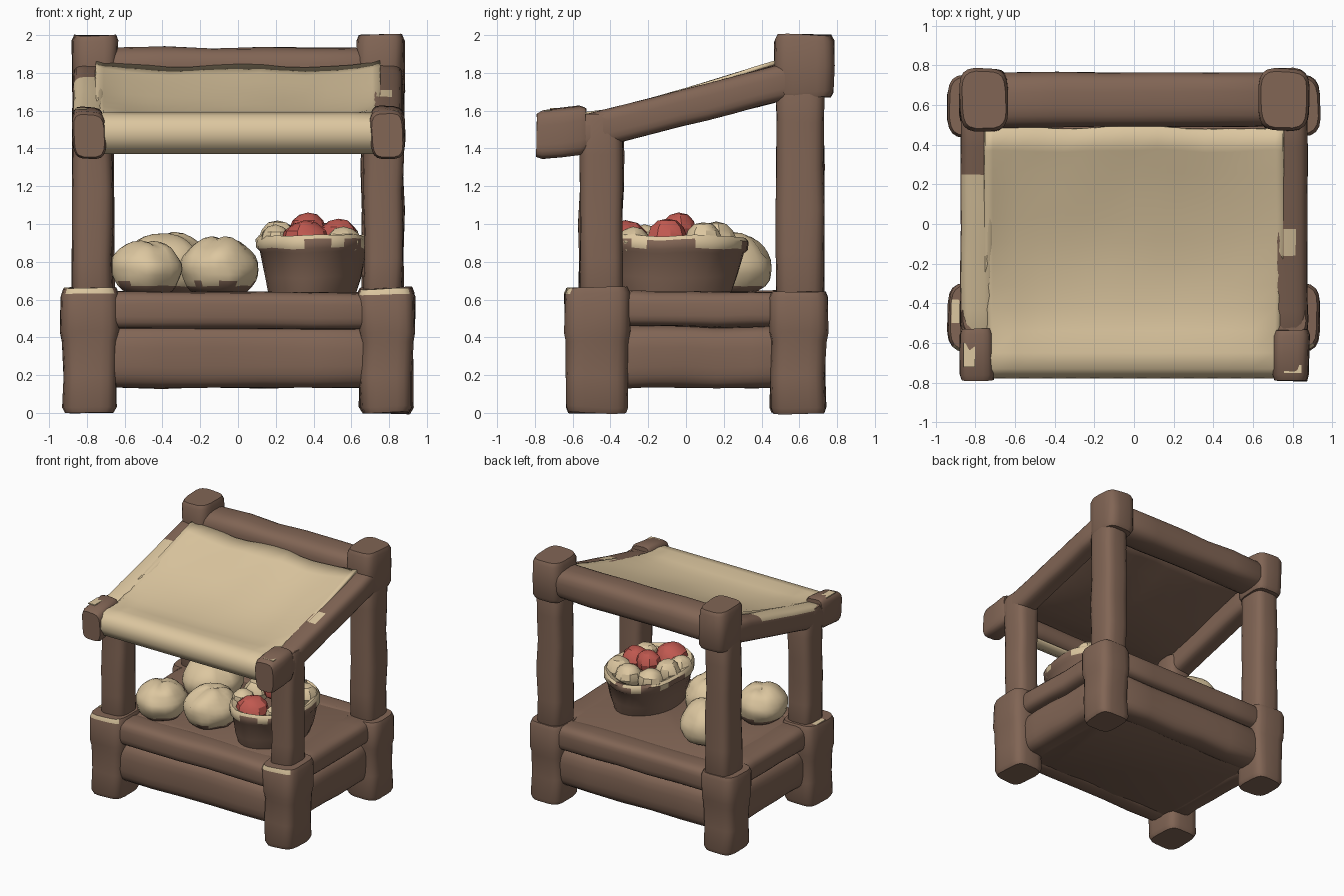
import bpy, bmesh, math
from mathutils import Vector, noise

if "Cube" in bpy.data.objects:
    bpy.data.objects.remove(bpy.data.objects["Cube"], do_unlink=True)

X, Y, Z = Vector((1, 0, 0)), Vector((0, 1, 0)), Vector((0, 0, 1))


def material(name, rgb):
    m = bpy.data.materials.new(name)
    m.use_nodes = True
    m.diffuse_color = (*rgb, 1)
    node = m.node_tree.nodes["Principled BSDF"]
    node.inputs["Base Color"].default_value = (*rgb, 1)
    node.inputs["Roughness"].default_value = 0.9
    return m


brown = material("brown wood", (0.22, 0.13, 0.09))
tan = material("tan cloth", (0.72, 0.57, 0.35))
red = material("red fruit", (0.53, 0.10, 0.08))


def finish(name, bm, mats, rule=None, angle=45):
    """Turn a bmesh into a shaded object; rule picks a material per face."""
    bmesh.ops.recalc_face_normals(bm, faces=bm.faces)
    bm.normal_update()
    if rule:
        for f in bm.faces:
            f.material_index = int(rule(f.calc_center_median(), f.normal))
    mesh = bpy.data.meshes.new(name)
    bm.to_mesh(mesh)
    bm.free()
    for m in mats:
        mesh.materials.append(m)
    ob = bpy.data.objects.new(name, mesh)
    bpy.context.collection.objects.link(ob)
    bpy.ops.object.select_all(action='DESELECT')
    ob.select_set(True)
    bpy.context.view_layer.objects.active = ob
    bpy.ops.object.shade_smooth_by_angle(angle=math.radians(angle))
    return ob


def loft(name, stations, u, v, mats=(brown, tan), power=4, sides=20, wobble=0.012, rule=None):
    """Skin rounded-square rings (centre, half width, half depth) with capped ends."""
    bm = bmesh.new()
    rings = []
    for centre, a, b in stations:
        ring = []
        for i in range(sides):
            t = 2 * math.pi * (i + 0.5) / sides
            c, s = math.cos(t), math.sin(t)
            p = Vector(centre)
            p += u * a * math.copysign(abs(c) ** (2 / power), c)
            p += v * b * math.copysign(abs(s) ** (2 / power), s)
            p += noise.noise_vector(p * 4) * wobble
            ring.append(bm.verts.new(p))
        rings.append(ring)
    for lo, hi in zip(rings, rings[1:]):
        for i in range(sides):
            j = (i + 1) % sides
            bm.faces.new((lo[i], lo[j], hi[j], hi[i]))
    bm.faces.new(rings[0])
    bm.faces.new(rings[-1])
    return finish(name, bm, mats, rule)


def log(name, p, q, a, b, u, v, steps=5, **kw):
    """Straight timber from p to q with softened ends."""
    p, q = Vector(p), Vector(q)
    d = (q - p).normalized() * 0.03
    pts = [p] + [(p + d).lerp(q - d, i / steps) for i in range(steps + 1)] + [q]
    st = [(c, a, b) for c in pts]
    st[0], st[-1] = (p, a * 0.9, b * 0.9), (q, a * 0.9, b * 0.9)
    return loft(name, st, u, v, **kw)


# Legs, posts, caps and side timbers, mirrored left and right
for s, side in ((1, "left"), (-1, "right")):
    def worn_edge(c, n):
        return c.y < -0.6 and c.z > 0.63 and n.z < 0.9

    def draped(c, n, s=s):
        if s < 0:
            return n.z > 0.5 and -0.53 < c.y < 0.22
        return n.z > 0.8 and abs(c.x - 0.785) < 0.015 and -0.16 < c.y < -0.01

    for end, y, depth, top in (("front", -0.47, 0.168, 0.66), ("back", 0.595, 0.152, 0.64)):
        leg = [(0, .125, .9), (.03, .143, .97), (.2, .143, .96), (.38, .143, .96),
               (.43, .152, 1.03), (top - .03, .152, 1.03), (top, .14, .95)]
        loft(f"{end}_{side}_leg", [((s * .785, y, z), a, depth * k) for z, a, k in leg],
             X, Y, rule=worn_edge)
    log(f"front_{side}_post", (s * .77, -.45, .6), (s * .77, -.45, 1.58), .105, .115, X, Y, power=3.5)
    log(f"back_{side}_post", (s * .765, .605, .58), (s * .765, .605, 1.8), .112, .127, X, Y, power=3.5)
    log(f"back_{side}_cap", (s * .755, .627, 1.67), (s * .755, .627, 2.0), .126, .156, X, Y, steps=2)
    log(f"roof_{side}_beam", (s * .785, -.6, 1.465), (s * .785, .55, 1.76), .09, .097, X, Z,
        power=3.5, steps=8, wobble=.006, rule=draped)
    log(f"roof_{side}_knob", (s * .79, -.79, 1.47), (s * .79, -.53, 1.50), .09, .127, X, Z, steps=2)
    log(f"side_{side}_rail", (s * .75, -.4, .55), (s * .75, .55, .55), .12, .095, X, Z, power=3.5)
    log(f"side_{side}_lower_log", (s * .73, -.4, .295), (s * .73, .55, .295), .12, .163, X, Z, power=3)

# Cross timbers
log("back_beam", (-.68, .627, 1.815), (.68, .627, 1.815), .138, .12, Y, Z, power=3)
log("front_beam", (-.74, -.665, 1.475), (.74, -.665, 1.475), .095, .09, Y, Z, power=2.3)
for end, sign, y in (("front", -1, -.495), ("back", 1, .605)):
    log(f"{end}_rail", (-.7, y, .54), (.7, y, .54), .115, .1, Y, Z, power=3.5)
    log(f"{end}_lower_log", (-.7, y - sign * .02, .295), (.7, y - sign * .02, .295), .115, .163, Y, Z, power=3)
log("table_body", (0, .06, .14), (0, .06, .635), .76, .56, X, Y, power=14, sides=28)

# Canopy cloth: wraps the front beam, dips behind it and climbs to the back; sides rest on the beams
profile = [(-.60, 1.375), (-.68, 1.37), (-.745, 1.40), (-.778, 1.46), (-.772, 1.53),
           (-.73, 1.575), (-.65, 1.59)]
profile += [(-.65 + 1.13 * k / 10, 1.59 + .285 * (k / 10) ** 1.1) for k in range(1, 11)]
bm = bmesh.new()
cols = 14
rows = []
for k, (y, z) in enumerate(profile):
    row = []
    for i in range(cols + 1):
        w = 2 * i / cols - 1
        rise = max(0, k - 6) / 10
        sag = (1 - w ** 4) * (0.04 * rise + 0.075 * math.sin(math.pi * rise ** 0.75))
        tuck = 0.05 - 0.045 * rise if abs(w) == 1 and k > 5 else 0
        ripple = 0.02 * noise.noise(Vector((w * 3, y * 3, 0))) * rise
        x = w * (.75 if abs(w) == 1 else .83)
        row.append(bm.verts.new((x, y + ripple, z - sag - tuck + ripple)))
    rows.append(row)
for a, b in zip(rows, rows[1:]):
    for i in range(cols):
        bm.faces.new((a[i], a[i + 1], b[i + 1], b[i]))
cloth = finish("canopy_cloth", bm, (tan, brown), angle=80)
if sum(p.normal.z for p in cloth.data.polygons) < 0:
    cloth.data.flip_normals()
thick = cloth.modifiers.new("thickness", 'SOLIDIFY')
thick.thickness = 0.02
thick.offset = -1
thick.material_offset = 1


def ball(name, centre, radii, mats, rule=None, crease=0.0, turn=0.0, angle=40, segs=18, floor=0.0):
    """Lumpy rounded form, optionally creased on top and flattened where it rests on a floor."""
    bm = bmesh.new()
    bmesh.ops.create_uvsphere(bm, u_segments=segs, v_segments=segs * 2 // 3, radius=1)
    for v in bm.verts:
        p = v.co.copy()
        x = p.x * math.cos(turn) + p.y * math.sin(turn)
        y = p.y * math.cos(turn) - p.x * math.sin(turn)
        dent = 0
        if p.z > 0.25:
            dent = crease * (math.exp(-(x * 7) ** 2) + 0.6 * math.exp(-((y - .2) * 7) ** 2) * (x > 0))
        p *= 1 - dent + 0.08 * noise.noise(p * 1.7 + Vector(centre) * 9)
        v.co = Vector(c + r * k for c, r, k in zip(centre, radii, p))
        v.co.z = max(v.co.z, floor)
    return finish(name, bm, mats, rule, angle)


# Three sacks with dark undersides, sitting flat on the table
for i, (c, r, t) in enumerate([((-.485, -.30, .76), (.19, .20, .15), .6),
                               ((-.10, -.20, .765), (.205, .22, .16), -.5),
                               ((-.37, .21, .775), (.22, .25, .175), 1.1)]):
    ball(f"sack_{i + 1}", c, (r[0], r[1], r[2] * 1.06), (tan, brown), lambda f, n: f.z < 0.685,
         0.1, t, segs=24, floor=0.632)

# Basket with a pale, uneven rim
bowl = [(.63, .235, .32), (.72, .26, .35), (.85, .283, .38), (.87, .30, .40),
        (.915, .302, .402), (.935, .285, .385), (.92, .25, .345), (.86, .23, .32)]
loft("basket", [((.39, -.08, z), a, b) for z, a, b in bowl], X, Y, power=2, sides=28, wobble=0.02,
     rule=lambda c, n: c.z > 0.902 + 0.02 * math.sin(c.x * 23 + c.y * 17))

# Basket contents
reds = [((.355, -.32, .905), .128), ((.37, -.04, .975), .095), ((.53, -.10, .935), .105)]
pales = [((.21, -.06, .93), .10), ((.24, .12, .915), .10), ((.41, .16, .92), .105),
         ((.55, .09, .92), .10), ((.20, -.22, .92), .085), ((.56, -.28, .905), .09)]
for kind, mat, group in (("red_fruit", red, reds), ("pale_fruit", tan, pales)):
    for i, (c, r) in enumerate(group):
        ball(f"{kind}_{i + 1}", c, (r, r, r * .9), (mat,), angle=30, segs=9)


# Worn pale patches on the timber tops
def patch(name, x, y, z, w, d):
    bm = bmesh.new()
    bmesh.ops.create_cube(bm, size=1)
    for v in bm.verts:
        v.co = Vector((x + v.co.x * w, y + v.co.y * d, z + v.co.z * .008))
    return finish(name, bm, (tan,))


patch("right_leg_side_patch", -.90, -.44, .66, .04, .12)
patch("right_knob_patch", -.83, -.66, 1.61, .06, .12)
patch("left_knob_patch", .80, -.73, 1.6, .09, .04)
